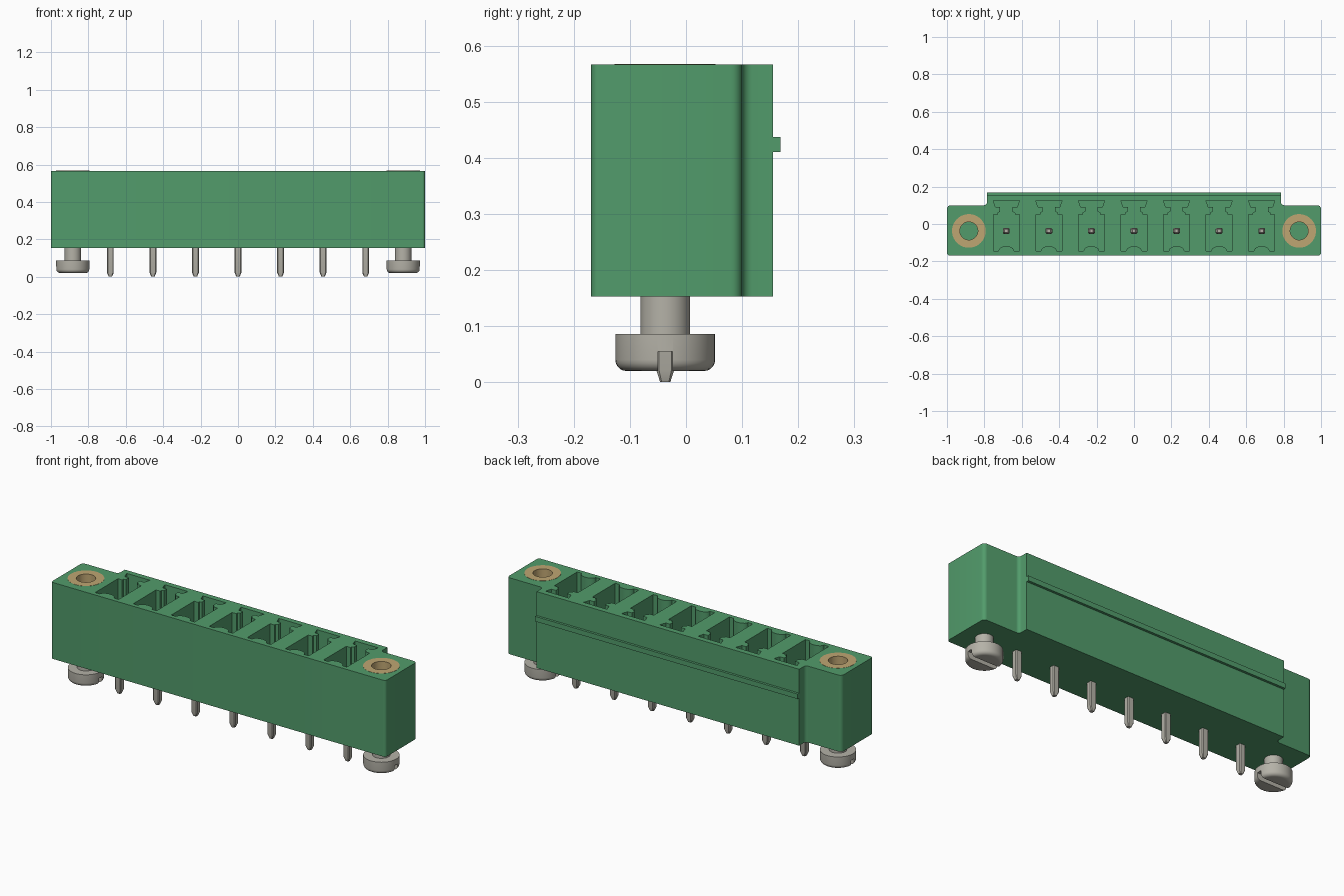
import bpy, bmesh, math
from mathutils import Vector

cube = bpy.data.objects.get("Cube")
if cube:
    bpy.data.objects.remove(cube, do_unlink=True)


def material(name, rgb):
    m = bpy.data.materials.new(name)
    m.use_nodes = True
    col = (*rgb, 1.0)
    m.diffuse_color = col
    m.node_tree.nodes["Principled BSDF"].inputs["Base Color"].default_value = col
    return m


GREEN = material("green plastic", (0.084, 0.33, 0.147))
BRASS = material("brass", (0.52, 0.38, 0.17))
STEEL = material("grey metal", (0.46, 0.445, 0.39))


def add_loft(bm, rings, closed=False):
    """Skin a stack of 3D rings; cap the ends, or close the stack into a tube."""
    vs = [[bm.verts.new(p) for p in ring] for ring in rings]
    n = len(vs[0])
    pairs = list(zip(vs, vs[1:])) + ([(vs[-1], vs[0])] if closed else [])
    for a, b in pairs:
        for i in range(n):
            j = (i + 1) % n
            bm.faces.new((a[i], a[j], b[j], b[i]))
    if not closed:
        bm.faces.new(vs[0][::-1])
        bm.faces.new(vs[-1])


def finish(name, bm, mat):
    bmesh.ops.recalc_face_normals(bm, faces=bm.faces)
    me = bpy.data.meshes.new(name)
    bm.to_mesh(me)
    bm.free()
    me.materials.append(mat)
    ob = bpy.data.objects.new(name, me)
    bpy.context.collection.objects.link(ob)
    smooth(ob)
    return ob


def smooth(ob):
    ob.data.shade_smooth()
    ob.data.set_sharp_from_angle(angle=math.radians(35))


def loft(name, rings, mat, closed=False):
    bm = bmesh.new()
    add_loft(bm, rings, closed)
    return finish(name, bm, mat)


def at_z(pts, z):
    return [(p[0], p[1], z) for p in pts]


def circle(x, y, r, z, n=40):
    return [(x + r * math.cos(2 * math.pi * i / n),
             y + r * math.sin(2 * math.pi * i / n), z) for i in range(n)]


def rect(x0, x1, y0, y1):
    return [(x0, y0), (x1, y0), (x1, y1), (x0, y1)]


def rounded(corners, steps=6):
    """Round right-angled corners given as (x, y, radius)."""
    out = []
    for i, (x, y, r) in enumerate(corners):
        p = Vector((x, y))
        if r == 0:
            out.append(p)
            continue
        u = (Vector(corners[i - 1][:2]) - p).normalized()
        v = (Vector(corners[(i + 1) % len(corners)][:2]) - p).normalized()
        c = p + r * (u + v)
        for k in range(steps + 1):
            t = math.pi / 2 * k / steps
            out.append(c - r * (v * math.cos(t) + u * math.sin(t)))
    return out


def cut(ob, cutter):
    """Subtract the cutter, bake the result and drop the cutter."""
    cutter.hide_render = True
    mod = ob.modifiers.new("cut", 'BOOLEAN')
    mod.operation, mod.solver, mod.object = 'DIFFERENCE', 'EXACT', cutter
    dg = bpy.context.evaluated_depsgraph_get()
    me = bpy.data.meshes.new_from_object(ob.evaluated_get(dg))
    ob.modifiers.clear()
    ob.data = me
    bpy.data.objects.remove(cutter, do_unlink=True)
    smooth(ob)


Z0, Z1 = 0.153, 0.566        # housing bottom and top
FLOOR = 0.225                # pocket floor
PY = -0.037                  # line of pins and screws
PITCH, PINS = 0.2275, 7
SX = 0.883                   # screw position
pin_xs = [(i - (PINS - 1) / 2) * PITCH for i in range(PINS)]

# Housing outline with lower end flanges and raised back
outline = rounded([
    (-1, -0.169, 0.015), (1, -0.169, 0.015), (1, 0.1, 0.02),
    (0.785, 0.1, 0.018), (0.785, 0.155, 0), (-0.785, 0.155, 0),
    (-0.785, 0.1, 0.018), (-1, 0.1, 0.02)])
housing = loft("housing", [at_z(outline, Z0), at_z(outline, Z1)], GREEN)

# Keyed pocket outline: half profile mirrored, curved bump at the front
half = [(0.07, -0.145), (0.07, 0.05), (0.045, 0.05), (0.045, 0.06),
        (0.033, 0.066), (0.033, 0.09), (0.058, 0.09), (0.07, 0.125)]
bump = [(0.042 * math.cos(math.pi * k / 10),
         -0.145 + 0.027 * math.sin(math.pi * k / 10)) for k in range(10, -1, -1)]
pocket = bump + half + [(-x, y) for x, y in reversed(half)]

bm = bmesh.new()
for px in pin_xs:
    pts = [(px + x, y) for x, y in pocket]
    add_loft(bm, [at_z(pts, FLOOR), at_z(pts, Z1 + 0.05)])
for s in (-1, 1):
    add_loft(bm, [circle(s * SX, PY, 0.09, 0.26), circle(s * SX, PY, 0.09, Z1 + 0.05)])
cut(housing, finish("pocket_cutter", bm, GREEN))

# Latching ridge along the back
r = rect(-0.785, 0.785, 0.155, 0.168)
loft("back_ridge", [at_z(r, 0.41), at_z(r, 0.437)], GREEN)

# Contact pins with chamfered edges and tapered ends
def pin_ring(x, hx, hy, z):
    c = 0.3 * min(hx, hy)
    q = [(hx, -hy + c), (hx, hy - c), (hx - c, hy), (-hx + c, hy),
         (-hx, hy - c), (-hx, -hy + c), (-hx + c, -hy), (hx - c, -hy)]
    return [(x + a, PY + b, z) for a, b in q]


for i, px in enumerate(pin_xs):
    loft(f"pin_{i + 1}", [
        pin_ring(px, 0.009, 0.009, 0), pin_ring(px, 0.018, 0.016, 0.022),
        pin_ring(px, 0.018, 0.016, 0.40), pin_ring(px, 0.009, 0.009, 0.425)], STEEL)

# Threaded sleeves and slotted fixing screws at both ends
for s, side in ((1, "left"), (-1, "right")):
    x = s * SX
    loft(side + "_sleeve", [
        circle(x, PY, 0.09, 0.26), circle(x, PY, 0.09, Z1 + 0.001),
        circle(x, PY, 0.048, Z1 + 0.001), circle(x, PY, 0.048, 0.26)], BRASS, closed=True)
    prof = [(0.089 - 0.02 * (1 - math.sin(t)), 0.04 - 0.02 * math.cos(t))
            for t in [math.pi / 2 * k / 5 for k in range(6)]]
    prof += [(0.089, 0.086), (0.044, 0.086), (0.044, Z0 + 0.02)]
    screw = loft(side + "_screw", [circle(x, PY, pr, z) for pr, z in prof], STEEL)
    slot = rect(x - 0.12, x + 0.12, PY - 0.013, PY + 0.013)
    cut(screw, loft("slot_cutter", [at_z(slot, -0.02), at_z(slot, 0.055)], STEEL))
